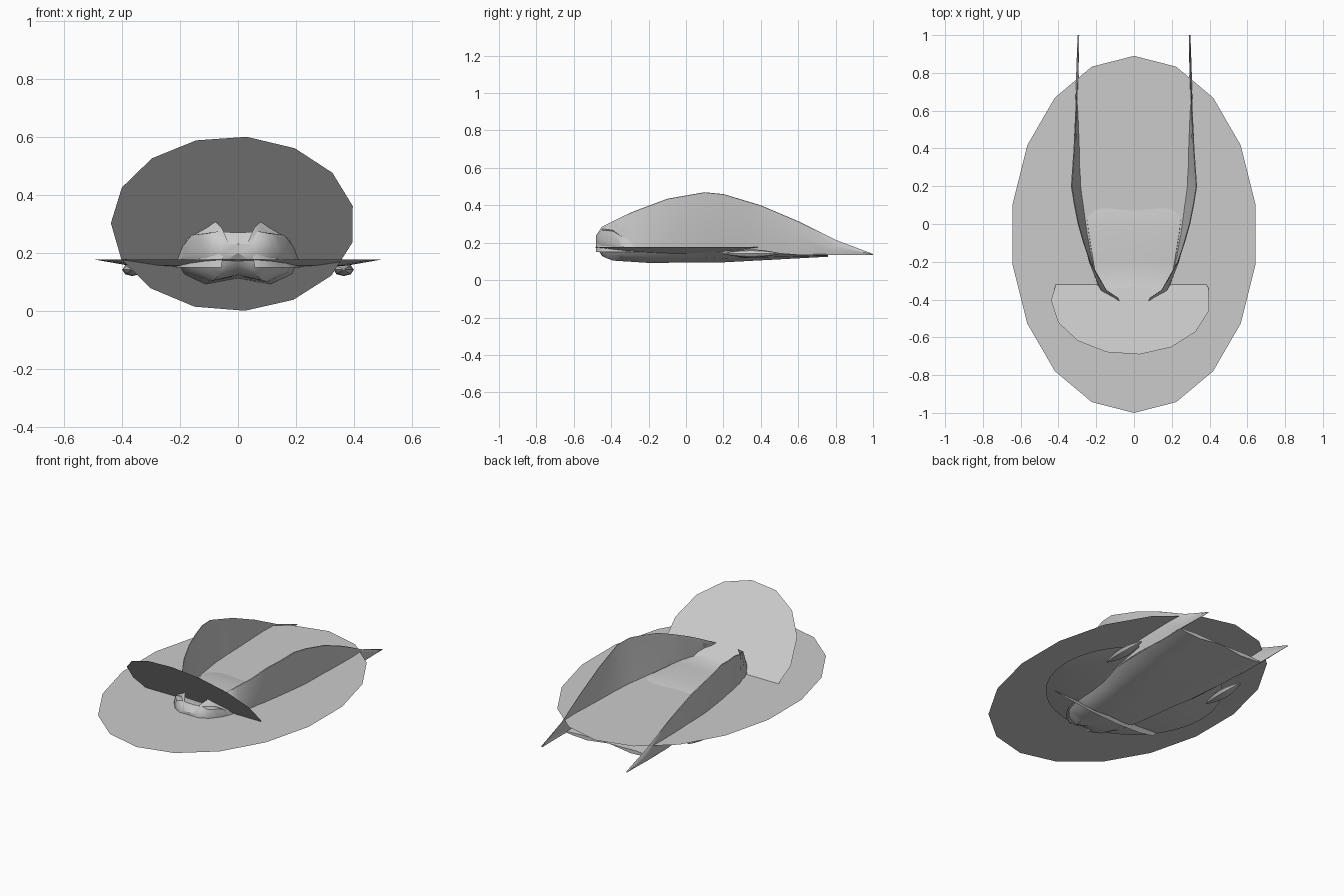
import bpy, bmesh, math

cube = bpy.data.objects.get("Cube")
if cube:
    bpy.data.objects.remove(cube, do_unlink=True)

grey = bpy.data.materials.new("light_grey")
grey.use_nodes = True
grey.diffuse_color = (0.6, 0.6, 0.6, 1)
grey.node_tree.nodes["Principled BSDF"].inputs["Base Color"].default_value = (0.6, 0.6, 0.6, 1)


def make(name, verts, faces, smooth=False, mirror=False, fix=True):
    mesh = bpy.data.meshes.new(name)
    mesh.from_pydata(verts, [], faces)
    if fix:
        bm = bmesh.new()
        bm.from_mesh(mesh)
        bmesh.ops.recalc_face_normals(bm, faces=bm.faces)
        bm.to_mesh(mesh)
        bm.free()
    mesh.materials.append(grey)
    ob = bpy.data.objects.new(name, mesh)
    bpy.context.collection.objects.link(ob)
    if mirror:
        ob.modifiers.new("mirror", 'MIRROR').use_axis[0] = True
    if smooth:
        bpy.ops.object.select_all(action='DESELECT')
        bpy.context.view_layer.objects.active = ob
        ob.select_set(True)
        bpy.ops.object.shade_smooth_by_angle(angle=math.radians(35))
    return ob


def loft(name, rings, closed=True, mirror=False):
    n = len(rings[0])
    verts = [p for ring in rings for p in ring]
    faces = []
    for i in range(len(rings) - 1):
        for j in range(n if closed else n - 1):
            k = (j + 1) % n
            faces.append((i * n + j, i * n + k, (i + 1) * n + k, (i + 1) * n + j))
    faces.append(tuple(range(n)))
    faces.append(tuple(range(len(verts) - n, len(verts))))
    return make(name, verts, faces, True, mirror)


def lerp(table, y):
    # Straight interpolation of (position, value) pairs
    for (a, u), (b, v) in zip(table, table[1:]):
        if y <= b:
            return u + (v - u) * max(0, (y - a) / (b - a))
    return table[-1][1]


# Flat oval sheet
turn = [2 * math.pi * i / 18 for i in range(18)]
make("oval_sheet", [(-0.652 * math.sin(a), -0.055 + 0.945 * math.cos(a), 0.215) for a in turn],
     [tuple(range(18))], fix=False)

# Tilted round sheet through the nose
turn = [math.radians(6.4 + 24 * i) for i in range(15)]
make("tilted_disc", [(-0.017 + 0.422 * math.sin(a), -0.402 - 0.29 * math.cos(a),
                      0.301 + 0.302 * math.cos(a)) for a in turn],
     [tuple(range(15))], fix=False)

# Shallow saucer under the oval
rings = []
for r, z in ((0.001, 0.135), (0.2, 0.14), (0.38, 0.157), (0.5, 0.178)):
    rings.append([(r * math.cos(math.tau * i / 32), r * math.sin(math.tau * i / 32), z)
                  for i in range(32)])
loft("saucer", rings)

# Outline curves shared by the hull and the fins
fin_x = [(-0.48, 0.04), (-0.45, 0.06), (-0.39, 0.09), (-0.35, 0.15), (-0.2, 0.235),
         (-0.04, 0.29), (0.185, 0.335), (0.4, 0.32), (0.74, 0.3), (1, 0.29)]
fin_z = [(-0.48, 0.24), (-0.45, 0.285), (-0.3, 0.36), (-0.1, 0.435), (0.1, 0.47),
         (0.2, 0.46), (0.4, 0.4), (0.6, 0.315), (0.8, 0.215), (1, 0.14)]
side_x = [(-0.48, 0.07), (-0.45, 0.12), (-0.39, 0.17), (-0.33, 0.2), (-0.2, 0.225),
          (-0.04, 0.25), (0.24, 0.285), (0.74, 0.3), (1, 0.292)]
deck_z = [(-0.48, 0.23), (-0.45, 0.27), (-0.39, 0.265), (-0.33, 0.227), (-0.1, 0.228),
          (0.07, 0.215), (0.2, 0.18), (0.76, 0.145)]
keel_z = [(-0.48, 0.18), (-0.45, 0.13), (-0.4, 0.105), (-0.2, 0.092), (0.2, 0.095),
          (0.76, 0.125)]

# Hull with a grooved keel
rings = []
for y in (-0.48, -0.465, -0.45, -0.42, -0.39, -0.36, -0.33, -0.2, -0.04, 0.07, 0.2, 0.45, 0.76):
    w, d, k = lerp(side_x, y), lerp(deck_z, y), lerp(keel_z, y)
    half = [(0, d), (0.6 * w, d + 0.004), (w - 0.01, d - 0.003),
            (w, 0.6 * d + 0.4 * k), (0.85 * w, 0.25 * d + 0.75 * k), (0.5 * w, k)]
    ring = half + [(0, k + 0.02)] + [(-x, z) for x, z in reversed(half[1:])]
    rings.append([(x, y, z) for x, z in ring])
loft("hull", rings)

# Thin fins leaning outwards, running back into pointed tails
rings = []
for y in (-0.48, -0.45, -0.42, -0.39, -0.35, -0.28, -0.2, -0.1, 0, 0.1, 0.2, 0.3, 0.4,
          0.6, 0.8, 1):
    x, z, w = lerp(fin_x, y), lerp(fin_z, y), lerp(side_x, y)
    t = 0.012 * min(1, (1.02 - y) * 2)
    base = min(0.15 if y < 0.5 else 0.135, z - 0.002)
    mid = 0.45 * base + 0.55 * z
    bulge = 0.45 * w + 0.55 * x + 0.008
    rings.append([(w - t, y, base), (bulge - t, y, mid), (x - 0.4 * t, y, z),
                  (x, y, z - 0.002), (bulge, y, mid), (w, y, base)])
loft("fin", rings, mirror=True)

# Small pods under the rim
rings = []
for i in range(7):
    s = math.sin(math.pi * (i + 0.3) / 6.6)
    rings.append([(0.365 + 0.035 * s * math.cos(a), 0.2 + 0.05 * i, 0.142 + 0.022 * s * math.sin(a))
                  for a in (math.tau * j / 8 for j in range(8))])
loft("side_pod", rings, mirror=True)
